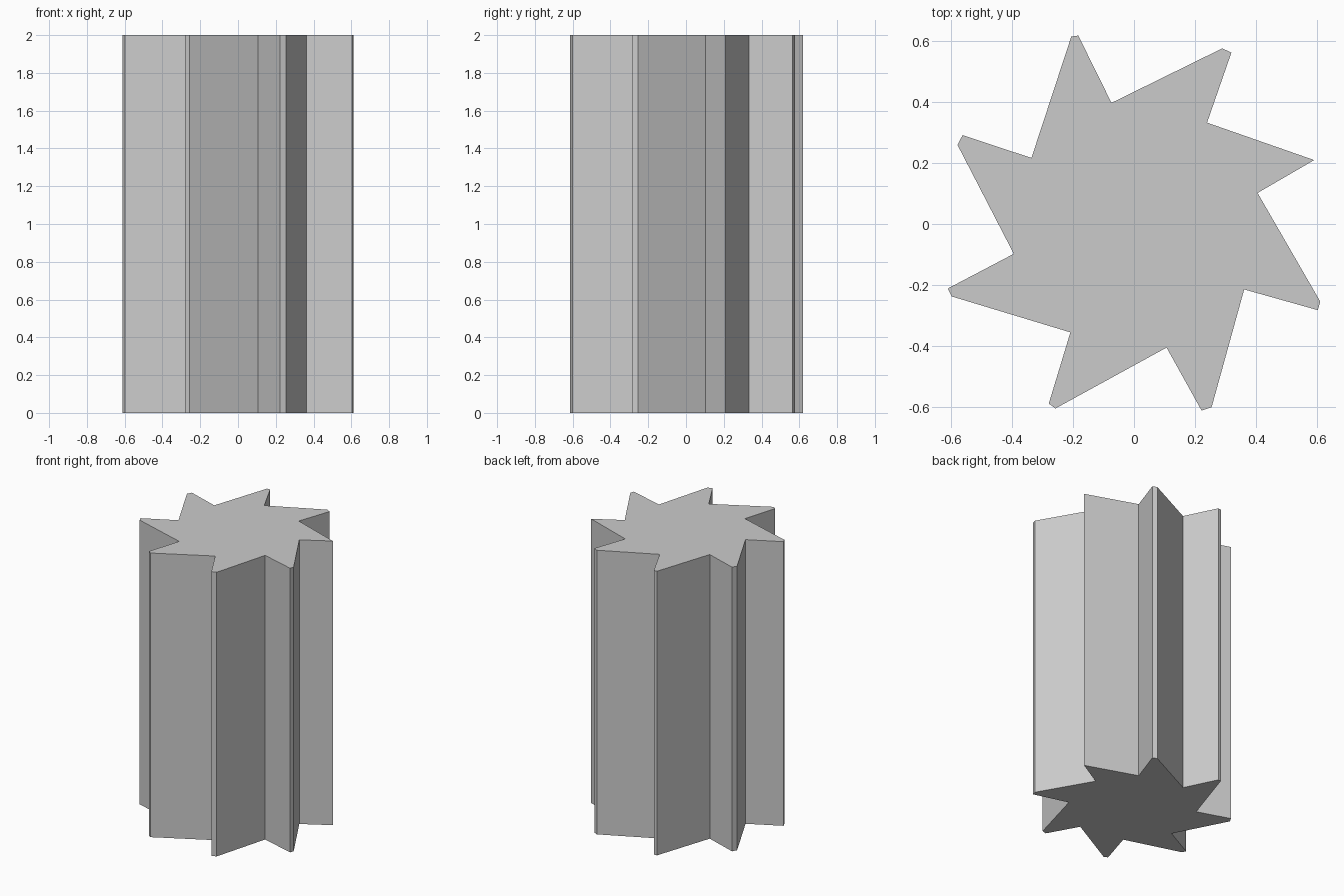
import bpy, bmesh

if "Cube" in bpy.data.objects:
    bpy.data.objects.remove(bpy.data.objects["Cube"])

# Saw-toothed cross-section, listed clockwise from the right-hand tooth
PROFILE = [
    (0.592, 0.21), (0.406, 0.102),
    (0.612, -0.255), (0.604, -0.283), (0.362, -0.215),
    (0.255, -0.602), (0.222, -0.613), (0.107, -0.406),
    (-0.258, -0.606), (-0.28, -0.59), (-0.209, -0.356),
    (-0.599, -0.238), (-0.612, -0.212), (-0.395, -0.098),
    (-0.58, 0.26), (-0.563, 0.292), (-0.337, 0.217),
    (-0.206, 0.616), (-0.183, 0.619), (-0.074, 0.398),
    (0.29, 0.577), (0.32, 0.563), (0.24, 0.333),
]
HEIGHT = 2.0

# Toothed column: base face extruded straight up
bm = bmesh.new()
base = bm.faces.new([bm.verts.new((x, y, 0)) for x, y in PROFILE])
result = bmesh.ops.extrude_face_region(bm, geom=[base], use_keep_orig=True)
top_verts = [g for g in result["geom"] if isinstance(g, bmesh.types.BMVert)]
bmesh.ops.translate(bm, verts=top_verts, vec=(0, 0, HEIGHT))
bmesh.ops.recalc_face_normals(bm, faces=bm.faces[:])

mesh = bpy.data.meshes.new("toothed_column")
bm.to_mesh(mesh)
bm.free()
column = bpy.data.objects.new("toothed_column", mesh)
bpy.context.collection.objects.link(column)
